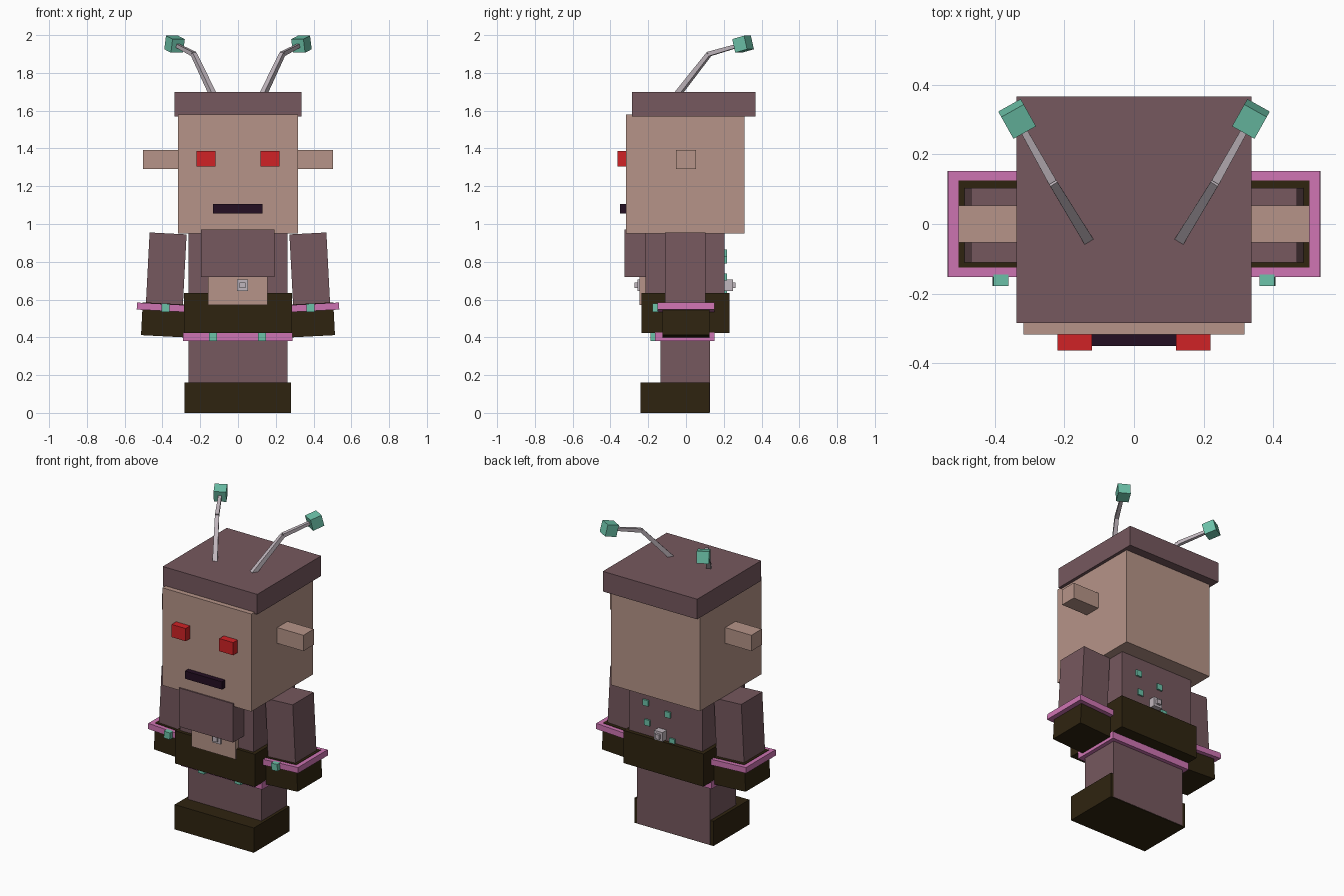
import bpy, bmesh
from math import radians
from mathutils import Vector, Matrix

if "Cube" in bpy.data.objects:
    bpy.data.objects.remove(bpy.data.objects["Cube"], do_unlink=True)


def material(name, r, g, b):
    rgba = [(c / 255 / 12.92 if c < 11 else ((c / 255 + 0.055) / 1.055) ** 2.4) for c in (r, g, b)] + [1]
    m = bpy.data.materials.new(name)
    m.diffuse_color = rgba
    m.use_nodes = True
    m.node_tree.nodes["Principled BSDF"].inputs["Base Color"].default_value = rgba
    return m


skin = material("tan skin", 182, 148, 136)
cloth = material("dusky purple cloth", 118, 88, 94)
leather = material("dark brown leather", 47, 36, 16)
pink = material("pink trim", 206, 116, 178)
red = material("red eye", 208, 34, 38)
black = material("dark mouth", 36, 14, 34)
teal = material("teal stud", 108, 194, 169)
metal = material("pale metal", 192, 182, 189)


def finish(name, bm, mat):
    me = bpy.data.meshes.new(name)
    bm.to_mesh(me)
    bm.free()
    me.materials.append(mat)
    ob = bpy.data.objects.new(name, me)
    bpy.context.collection.objects.link(ob)
    return ob


def box(name, mat, x, y, z, place=Matrix()):
    """Box spanning the given (low, high) ranges, moved by place."""
    bm = bmesh.new()
    bmesh.ops.create_cube(bm, size=1)
    for v in bm.verts:
        v.co = place @ Vector([(a + b) / 2 + c * (b - a) for c, (a, b) in zip(v.co, (x, y, z))])
    return finish(name, bm, mat)


def around(c, size):
    return (c - size / 2, c + size / 2)


def rod(name, a, b, r1, r2):
    """Square tapered rod from a to b."""
    d = b - a
    bm = bmesh.new()
    bmesh.ops.create_cone(bm, cap_ends=True, segments=4, radius1=r1, radius2=r2, depth=d.length)
    turn = d.to_track_quat('Z', 'Y').to_matrix().to_4x4()
    bm.transform(Matrix.Translation((a + b) / 2) @ turn @ Matrix.Rotation(radians(45), 4, 'Z'))
    finish(name, bm, metal)
    return turn


# Head
box("head", skin, (-.317, .317), (-.317, .31), (.95, 1.58))
box("hat", cloth, (-.337, .337), (-.285, .367), (1.57, 1.7))
box("mouth", black, (-.133, .13), (-.35, -.31), (1.055, 1.105))

# Body
box("torso", cloth, (-.262, .262), (-.215, .205), (.5, .955))
box("chest_plate", cloth, (-.195, .192), (-.325, -.21), (.72, .97))
box("belly", skin, (-.16, .155), (-.245, -.205), (.57, .73))
box("belt", leather, (-.286, .286), (-.236, .23), (.424, .635))
box("skirt_trim", pink, (-.29, .288), (-.165, .152), (.38, .426))
box("legs", cloth, (-.262, .262), (-.135, .127), (.003, .43))
box("boots", leather, (-.284, .281), (-.24, .125), (0, .16))
for x in (-.132, .128):
    box("skirt_stud", teal, around(x, .043), (-.187, -.16), (.38, .424))

# Buckles with a raised centre
for name, side, y0, y1, y2 in (("front_buckle", -1, .23, .258, .272), ("back_buckle", 1, .2, .248, .262)):
    box(name, metal, around(.024, .06), sorted((side * y0, side * y1)), around(.675, .06))
    box(name + "_knob", metal, around(.024, .03), sorted((side * y1, side * y2)), around(.675, .03))

# Studs on the back
for x, z in ((.14, .845), (-.018, .81), (.128, .72), (-.05, .645)):
    box("back_stud", teal, around(x, .038), (.2, .216), around(z, .038))

# Paired parts
for s, side in ((1, "left_"), (-1, "right_")):
    def span(a, b):
        return sorted((s * a, s * b))

    box(side + "eye", red, span(.12, .22), (-.363, -.31), (1.305, 1.387))
    box(side + "ear", skin, span(.3, .504), (-.053, .053), (1.29, 1.392))

    # Arm leaning slightly outward
    lean = Matrix.Translation((s * .37, 0, .95)) @ Matrix.Rotation(radians(-3 * s), 4, 'Y')
    box(side + "arm", cloth, (-.098, .098), (-.11, .104), (-.5, 0), lean)
    box(side + "cuff", leather, (-.115, .115), (-.125, .125), (-.545, -.371), lean)
    box(side + "cuff_trim", pink, (-.145, .145), (-.152, .152), (-.411, -.374), lean)
    box(side + "cuff_stud", teal, around(s * -.007, .043), (-.178, -.145), (-.416, -.372), lean)

    # Bent antenna with a cube tip
    root = Vector((s * .13, -.05, 1.68))
    bend = Vector((s * .235, .122, 1.9))
    tip = Vector((s * .336, .302, 1.952))
    rod(side + "antenna_lower", root, bend, .021, .017)
    turn = rod(side + "antenna_upper", bend, tip, .017, .013)
    half = (-.037, .037)
    box(side + "antenna_tip", teal, half, half, half, Matrix.Translation(tip) @ turn)
